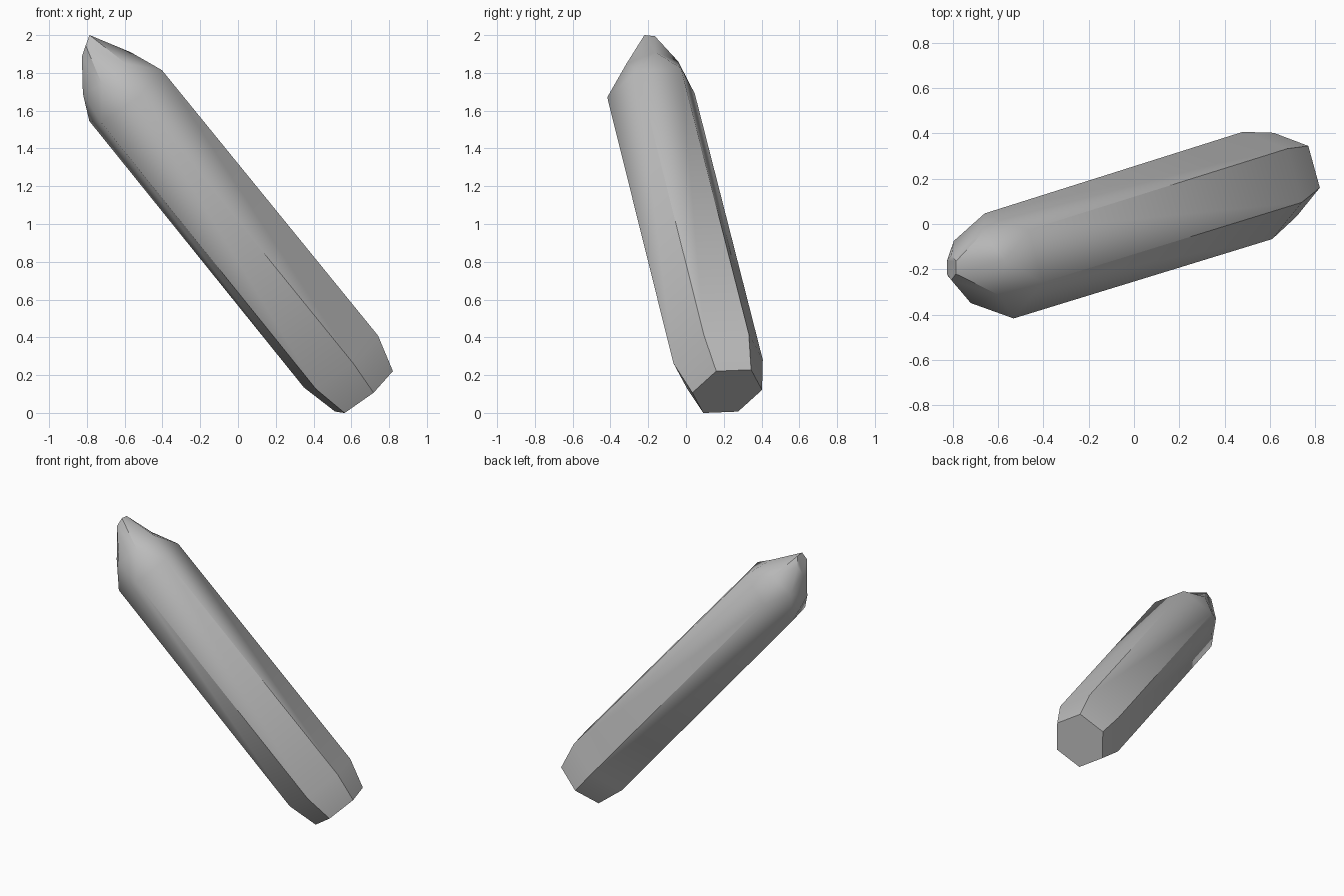
import bpy
import bmesh
import math
from mathutils import Vector

cube = bpy.data.objects.get("Cube")
if cube:
    bpy.data.objects.remove(cube, do_unlink=True)

SIDES = 6
# Two directions spanning the cross-section of the leaning prism
ACROSS = Vector((0.785, -0.297, 0.549))
ALONG = Vector((0.153, 0.921, 0.361))

# Single stone grey
grey = bpy.data.materials.new("stone grey")
grey.use_nodes = True
colour = (0.5, 0.5, 0.5, 1.0)
grey.diffuse_color = colour
grey.node_tree.nodes["Principled BSDF"].inputs["Base Color"].default_value = colour

bm = bmesh.new()


def ring(centre, u, v, turn=0.0):
    """Six corners around a centre, in the plane of u and v."""
    corners = []
    for i in range(SIDES):
        angle = math.tau * (i + turn) / SIDES
        offset = u * math.cos(angle) + v * math.sin(angle)
        corners.append(bm.verts.new(Vector(centre) + offset))
    return corners


def regular_ring(centre, radius, turn=0.0):
    return ring(centre, ACROSS * radius, ALONG * radius, turn)


def join_straight(low, high):
    """Quads between two aligned rings."""
    for i in range(SIDES):
        j = (i + 1) % SIDES
        bm.faces.new((low[i], low[j], high[j], high[i]))


def join_staggered(low, high):
    """Triangles where the high ring is turned half a side ahead."""
    for i in range(SIDES):
        j = (i + 1) % SIDES
        bm.faces.new((low[i], low[j], high[i]))
        bm.faces.new((low[j], high[j], high[i]))


# Tapered foot and long shaft
foot = regular_ring((0.667, 0.218, 0.114), 0.195)
lower = regular_ring((0.545, 0.17, 0.272), 0.25)
upper = regular_ring((-0.595, -0.185, 1.68), 0.245)

# Faceted point, ending in a small slanted facet
middle = regular_ring((-0.695, -0.195, 1.8), 0.167, 0.5)
tip = ring((-0.806, -0.192, 1.94),
           Vector((0.02, -0.028, 0.06)), Vector((0.012, 0.048, 0.028)))

bm.faces.new(foot)
join_straight(foot, lower)
join_straight(lower, upper)
join_staggered(upper, middle)
join_staggered(middle, tip[1:] + tip[:1])
bm.faces.new(tip)
bmesh.ops.recalc_face_normals(bm, faces=bm.faces)

mesh = bpy.data.meshes.new("crystal")
bm.to_mesh(mesh)
bm.free()
mesh.materials.append(grey)
crystal = bpy.data.objects.new("crystal", mesh)
bpy.context.collection.objects.link(crystal)

# Soft facets on the point and foot, crisp long edges
bpy.context.view_layer.objects.active = crystal
crystal.select_set(True)
bpy.ops.object.shade_smooth_by_angle(angle=math.radians(40))
